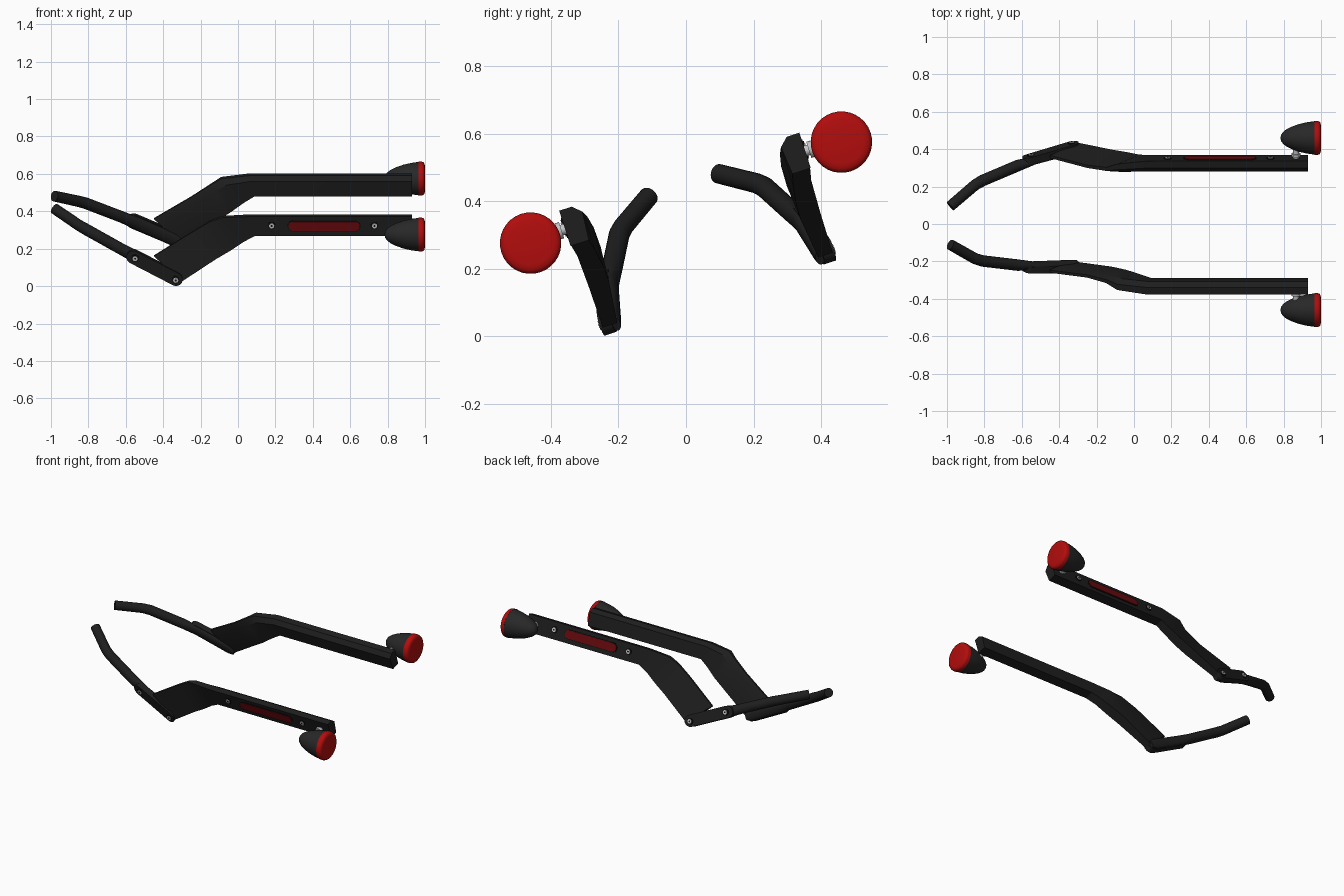
import bpy, bmesh, math
from mathutils import Matrix, Vector

cube = bpy.data.objects.get("Cube")
if cube:
    bpy.data.objects.remove(cube, do_unlink=True)


def material(name, color, rough=0.6):
    m = bpy.data.materials.new(name)
    m.use_nodes = True
    m.diffuse_color = (*color, 1)
    b = m.node_tree.nodes["Principled BSDF"]
    b.inputs["Base Color"].default_value = (*color, 1)
    b.inputs["Roughness"].default_value = rough
    return m


BLACK = material("satin black", (0.013, 0.013, 0.013))
HOUSING = material("charcoal", (0.021, 0.021, 0.021))
DARK = material("deep black", (0.005, 0.005, 0.005))
RED = material("lens red", (0.45, 0.004, 0.004))
MAROON = material("reflector red", (0.14, 0.003, 0.004))
SILVER = material("silver", (0.55, 0.56, 0.57))

# The pair is symmetric about a plane that leans 18 degrees
TILT = Matrix.Translation((0, 0, 0.425)) @ Matrix.Rotation(math.radians(18), 4, 'X')


def loft(name, rings, mat, side, smooth=None):
    """Skin equal-length rings of (x, outward, up) points and cap the ends."""
    bm = bmesh.new()
    loops = [[bm.verts.new(TILT @ Vector((x, side * v, w))) for x, v, w in r] for r in rings]
    n = len(loops[0])
    for a, b in zip(loops, loops[1:]):
        for i in range(n):
            j = (i + 1) % n
            bm.faces.new((a[i], a[j], b[j], b[i]))
    bm.faces.new(loops[0])
    bm.faces.new(loops[-1])
    bmesh.ops.recalc_face_normals(bm, faces=bm.faces)
    me = bpy.data.meshes.new(name)
    bm.to_mesh(me)
    bm.free()
    me.materials.append(mat)
    ob = bpy.data.objects.new(name, me)
    bpy.context.collection.objects.link(ob)
    if smooth:
        bpy.ops.object.select_all(action='DESELECT')
        ob.select_set(True)
        bpy.context.view_layer.objects.active = ob
        bpy.ops.object.shade_smooth_by_angle(angle=math.radians(smooth))
    return ob


def stadium(p, q, r, n=10):
    """Rounded slot outline from p to q in the (x, up) plane."""
    ang = math.atan2(q[1] - p[1], q[0] - p[0])
    pts = []
    for c, start in ((q, ang - math.pi / 2), (p, ang + math.pi / 2)):
        for i in range(n + 1):
            t = start + math.pi * i / n
            pts.append((c[0] + r * math.cos(t), c[1] + r * math.sin(t)))
    return pts


def disc(c, r, n=20):
    return [(c[0] + r * math.cos(math.tau * i / n), c[1] + r * math.sin(math.tau * i / n))
            for i in range(n)]


def plate(name, outline, inner, outer, mat, side, lean=0, smooth=None):
    """Extrude an outline outwards; lean slides it outwards with x."""
    rings = [[(x, v + lean * (x + 0.33), w) for x, w in outline] for v in (inner, outer)]
    return loft(name, rings, mat, side, smooth)


def revolve(name, profile, mat, side, centre, n=32):
    """Turn an (x, radius) profile about the lamp axis."""
    rings = [[(x, centre[0] + r * math.cos(math.tau * i / n),
               centre[1] + r * math.sin(math.tau * i / n)) for i in range(n)]
             for x, r in profile]
    return loft(name, rings, mat, side, 40)


def tube(name, path, mat, side, n=16):
    """Sweep an ellipse along (point, half thickness, half width) stations."""
    pts = [Vector(p) for p, _, _ in path]
    rings = []
    for i, (_, thick, width) in enumerate(path):
        t = Vector()
        if i:
            t += (pts[i] - pts[i - 1]).normalized()
        if i < len(pts) - 1:
            t += (pts[i + 1] - pts[i]).normalized()
        t.normalize()
        up = t.cross(Vector((0, 1, 0))).normalized()
        out = up.cross(t).normalized()
        rings.append([pts[i] + up * width * math.cos(math.tau * k / n)
                      + out * thick * math.sin(math.tau * k / n) for k in range(n)])
    return loft(name, rings, mat, side, 40)


# Rail stations: lower (x, up), upper (x, up), outer lower, outer upper, inner
RAIL = [
    ((0.93, -0.045), (0.93, 0.065), 0.374, 0.374, 0.309),
    ((0.09, -0.045), (0.06, 0.065), 0.372, 0.374, 0.309),
    ((0.03, -0.08), (-0.09, 0.052), 0.364, 0.354, 0.300),
    ((-0.04, -0.13), (-0.15, 0.02), 0.362, 0.325, 0.292),
    ((-0.12, -0.18), (-0.25, -0.045), 0.360, 0.316, 0.290),
    ((-0.30, -0.305), (-0.45, -0.172), 0.358, 0.330, 0.305),
]

LAMP = (0.484, 0.0)
for side, word in ((-1, "right"), (1, "left")):
    # Cranked rail with a chamfer along its upper inner edge
    rings = []
    for (xl, wl), (xu, wu), lo, uo, inn in RAIL:
        f = 0.78
        rings.append([(xl, lo, wl), (xu, uo, wu), (xu, inn + (uo - inn) * 0.4, wu),
                      (xl + (xu - xl) * f, inn, wl + (wu - wl) * f), (xl, inn + 0.008, wl)])
    loft(f"{word}_rail", rings, BLACK, side, 25)

    # Mounting foot and grab tube with flattened end
    foot = stadium((-0.56, -0.18), (-0.333, -0.292), 0.037)
    plate(f"{word}_foot", foot, 0.324, 0.36, BLACK, side, 0.155, 30)
    tube(f"{word}_tube", [
        ((-0.982, 0.108, 0.024), 0.029, 0.029),
        ((-0.85, 0.207, -0.038), 0.030, 0.030),
        ((-0.81, 0.226, -0.056), 0.031, 0.031),
        ((-0.62, 0.280, -0.150), 0.031, 0.031),
        ((-0.54, 0.294, -0.190), 0.020, 0.035),
        ((-0.34, 0.314, -0.290), 0.015, 0.035),
        ((-0.305, 0.317, -0.307), 0.013, 0.022)], BLACK, side)

    # Bolts with dark seats
    for i, (x, w, v) in enumerate(((-0.333, -0.295, 0.36), (-0.55, -0.185, 0.326),
                                   (0.18, 0.015, 0.374), (0.73, 0.015, 0.374))):
        plate(f"{word}_bolt_seat_{i}", disc((x, w), 0.021), v - 0.01, v + 0.003, DARK, side)
        plate(f"{word}_bolt_{i}", disc((x, w), 0.014), v - 0.01, v + 0.007, SILVER, side)
        plate(f"{word}_bolt_socket_{i}", disc((x, w), 0.006, 6), v, v + 0.008, DARK, side)

    # Side reflector
    plate(f"{word}_reflector_rim", stadium((0.295, 0.012), (0.625, 0.012), 0.031),
          0.37, 0.376, DARK, side)
    plate(f"{word}_reflector", stadium((0.295, 0.012), (0.625, 0.012), 0.026),
          0.37, 0.379, MAROON, side)

    # Lamp stem, housing and lens
    plate(f"{word}_stem", disc((0.866, 0.008), 0.016), 0.37, 0.45, SILVER, side, 0, 30)
    plate(f"{word}_stem_collar", disc((0.866, 0.008), 0.025), 0.385, 0.398, SILVER, side, 0, 30)
    revolve(f"{word}_lamp_housing", [
        (0.784, 0.006), (0.787, 0.018), (0.797, 0.032), (0.815, 0.046), (0.845, 0.061),
        (0.885, 0.075), (0.925, 0.084), (0.968, 0.090)], HOUSING, side, LAMP)
    revolve(f"{word}_lamp_lens", [
        (0.966, 0.091), (0.982, 0.091), (0.991, 0.088), (0.997, 0.080),
        (1.0, 0.066), (1.0, 0.01)], RED, side, LAMP)
